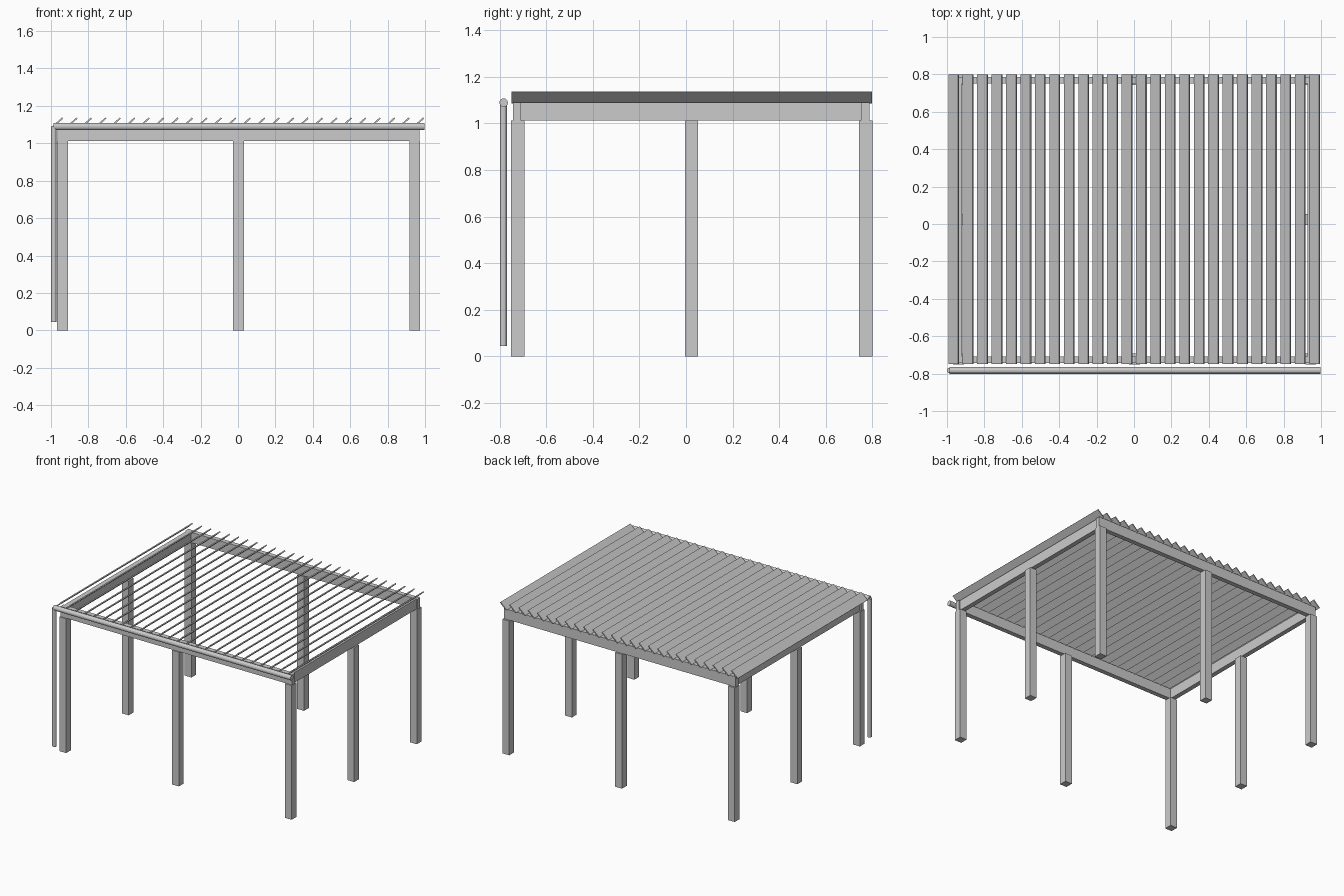
import bpy
from math import radians, pi

if "Cube" in bpy.data.objects:
    bpy.data.objects.remove(bpy.data.objects["Cube"])


def box(name, x0, x1, y0, y1, z0, z1):
    bpy.ops.mesh.primitive_cube_add(size=1, location=((x0 + x1) / 2, (y0 + y1) / 2, (z0 + z1) / 2))
    ob = bpy.context.object
    ob.name = name
    ob.scale = (x1 - x0, y1 - y0, z1 - z0)
    bpy.ops.object.transform_apply(location=False, rotation=False, scale=True)
    return ob


def pipe(name, radius, length, loc, rot=(0, 0, 0)):
    bpy.ops.mesh.primitive_cylinder_add(vertices=12, radius=radius, depth=length, location=loc, rotation=rot)
    bpy.context.object.name = name


POST_H, BEAM_TOP = 1.013, 1.09
XS = (-0.938, 0.003, 0.945)
YS = (-0.722, 0.024, 0.771)

# Eight posts around the perimeter
H = 0.0285
for i, x in enumerate(XS):
    for j, y in enumerate(YS):
        if (i, j) != (1, 1):
            box(f"post_{i}_{j}", x - H, x + H, y - H, y + H, 0, POST_H)

# Roof frame: long beams front and back, side beams between them
B = 0.0175
for name, y in (("front_beam", YS[0] - 0.003), ("back_beam", YS[2] - 0.002)):
    box(name, XS[0] - 0.026, XS[2] + 0.026, y - B, y + B, POST_H, BEAM_TOP)
for name, x in (("left_beam", XS[0]), ("right_beam", XS[2])):
    box(name, x - B, x + B, YS[0] + B - 0.003, YS[2] - B - 0.002, POST_H, BEAM_TOP)

# Tilted roof slats, rising to the right
for k in range(26):
    slat = box(f"roof_slat_{k + 1}", -0.035, 0.035, -0.774, 0.774, -0.0042, 0.0042)
    slat.location = (-0.964 + k * 0.0772, 0.025, 1.1115)
    slat.rotation_euler = (0, radians(-42), 0)

# Rain pipe along the front edge and its downpipe
pipe("front_gutter_pipe", 0.0185, 1.985, (0.0055, -0.7825, 1.0895), (0, pi / 2, 0))
pipe("downpipe", 0.015, 1.045, (-0.985, -0.7835, 0.5675))
